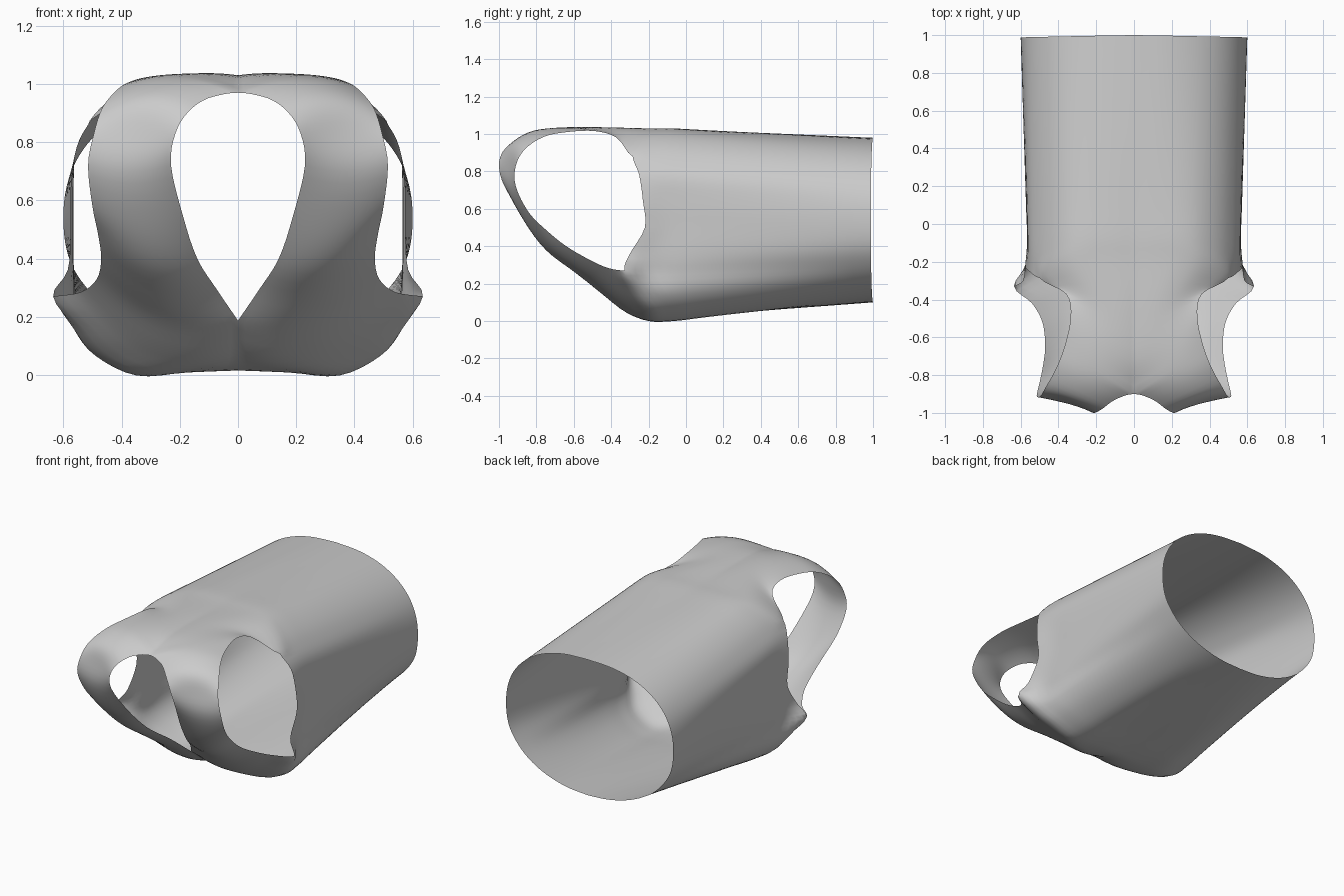
import bpy, bmesh, math
from mathutils import Vector as V

if "Cube" in bpy.data.objects:
    bpy.data.objects.remove(bpy.data.objects["Cube"])

SUB = 4      # subdivisions between key points


def spline(pts, n=SUB):
    """Catmull-Rom curve through pts."""
    p = [pts[0] * 2 - pts[1]] + pts + [pts[-1] * 2 - pts[-2]]
    out = []
    for i in range(1, len(p) - 2):
        a, b, c, d = p[i - 1:i + 3]
        for k in range(n):
            t = k / n
            out.append(0.5 * (2 * b + (c - a) * t + (2 * a - 5 * b + 4 * c - d) * t * t
                              + (3 * b - a - 3 * c + d) * t ** 3))
    return out + [pts[-1].copy()]


def spow(v, e):
    return math.copysign(abs(v) ** e, v)


# Chest section at the armholes, bottom centre to top centre
end = [V(p) for p in (
    (0, -.20, .02), (.17, -.20, .012), (.34, -.20, .003), (.48, -.22, .07), (.555, -.28, .16),
    (.635, -.33, .27), (.585, -.30, .36), (.575, -.22, .50), (.575, -.23, .64), (.555, -.25, .78),
    (.50, -.285, .88), (.43, -.25, .95), (.34, -.22, 1.002), (.24, -.20, 1.025),
    (.12, -.20, 1.03), (0, -.20, 1.027))]
chest = [V((min(p.x, .565), p.y + .13, p.z)) for p in end]

# Rounded oval hem
hem = []
for i in range(16):
    a = math.radians(-90 + 12 * i)
    hem.append(V((.6 * spow(math.cos(a), .95 if i < 6 else .85), 1 - .012 * math.cos(a),
                  .54 + .44 * spow(math.sin(a), .9))))
hem[0].x = hem[15].x = 0

tube = [spline([h.lerp(c, t) for h, c in zip(hem, chest)]) for t in (0, .33, .62, .84, 1)]
tube.append(spline(end))
W = 5 * SUB          # columns across one panel

# Front panel, shoulder strap and back panel:
# inner x, outer x, then y and z at the inner edge, middle and outer edge
stations = [
    (0, .54, -.33, .075, -.33, .07, -.42, .285),
    (0, .485, -.48, .187, -.47, .175, -.52, .33),
    (.07, .47, -.59, .29, -.60, .27, -.64, .40),
    (.14, .48, -.73, .40, -.75, .385, -.74, .48),
    (.19, .50, -.86, .55, -.86, .53, -.84, .58),
    (.23, .515, -.97, .72, -.94, .70, -.91, .72),
    (.215, .495, -1.0, .83, -.94, .84, -.91, .83),
    (.17, .465, -.98, .905, -.92, .94, -.86, .92),
    (.10, .41, -.93, .952, -.85, 1.0, -.76, .985),
    (0, .365, -.90, .97, -.78, 1.025, -.64, 1.01),
    (0, .335, -.72, 1.022, -.63, 1.036, -.49, 1.016),
    (0, .36, -.46, 1.03, -.43, 1.03, -.37, .98)]


def strip_row(s):
    a, c = V((s[0], s[2], s[3])), V((s[1], s[6], s[7]))
    b = V(((s[0] + s[1]) / 2, s[4], s[5]))
    row = []
    for j in range(W + 1):
        t = j / W
        row.append(a * (1 - t) * (1 - 2 * t) + b * 4 * t * (1 - t) + c * t * (2 * t - 1))
    return row


strip = [strip_row(s) for s in stations]

# Long columns run hem - front - shoulder - back - hem;
# near the neckline they break at the V point and the back neck
v_point, back_neck = len(tube) + 1, len(tube) + 9
loops = []
for j in range(W + 1):
    col = [r[j] for r in tube] + [r[j] for r in strip] + [r[-1 - j] for r in reversed(tube)]
    neck = [p.copy() for p in col[v_point:back_neck + 1]]
    curve = spline(neck)
    # the last neck span arrives level at the centre line
    a, c = neck[-2], neck[-1]
    for k in range(1, SUB):
        u = k / SUB
        q = a.lerp(c, u)
        e = math.sin(u * math.pi / 2)
        q.z = a.z + (c.z - a.z) * e
        q.y = a.y + (c.y - a.y) * e
        curve[-1 - SUB + k] = q
    broken = spline(col[:v_point + 1])[:-1] + curve + spline(col[back_neck:])[1:]
    w = (1 - j / W) ** 2
    loops.append([s.lerp(b, w) for s, b in zip(spline(col), broken)])

# Side columns run hem to armhole
n = (len(tube) - 1) * SUB + 1
sides = [loops[W][:n]]
sides += [spline([r[j] for r in tube]) for j in range(W + 1, 2 * W)]
sides += [loops[W][::-1][:n]]
# the last side column belongs to the back panel edge
sides[-1] = [p.copy() for p in loops[W][::-1][:n]]

bm = bmesh.new()
for grid in (loops, sides):
    for sx in (1, -1):
        vs = [[bm.verts.new((sx * max(p.x, 0), p.y, p.z)) for p in col] for col in grid]
        for i in range(len(vs) - 1):
            for j in range(len(vs[0]) - 1):
                q = [vs[i][j], vs[i + 1][j], vs[i + 1][j + 1], vs[i][j + 1]]
                bm.faces.new(q if sx > 0 else q[::-1])
bmesh.ops.remove_doubles(bm, verts=bm.verts, dist=.0008)
bmesh.ops.dissolve_degenerate(bm, edges=bm.edges, dist=.0001)
bmesh.ops.recalc_face_normals(bm, faces=bm.faces)
for f in bm.faces:
    f.smooth = True
me = bpy.data.meshes.new("vest")
bm.to_mesh(me)
bm.free()
vest = bpy.data.objects.new("sleeveless_vest", me)
bpy.context.collection.objects.link(vest)
